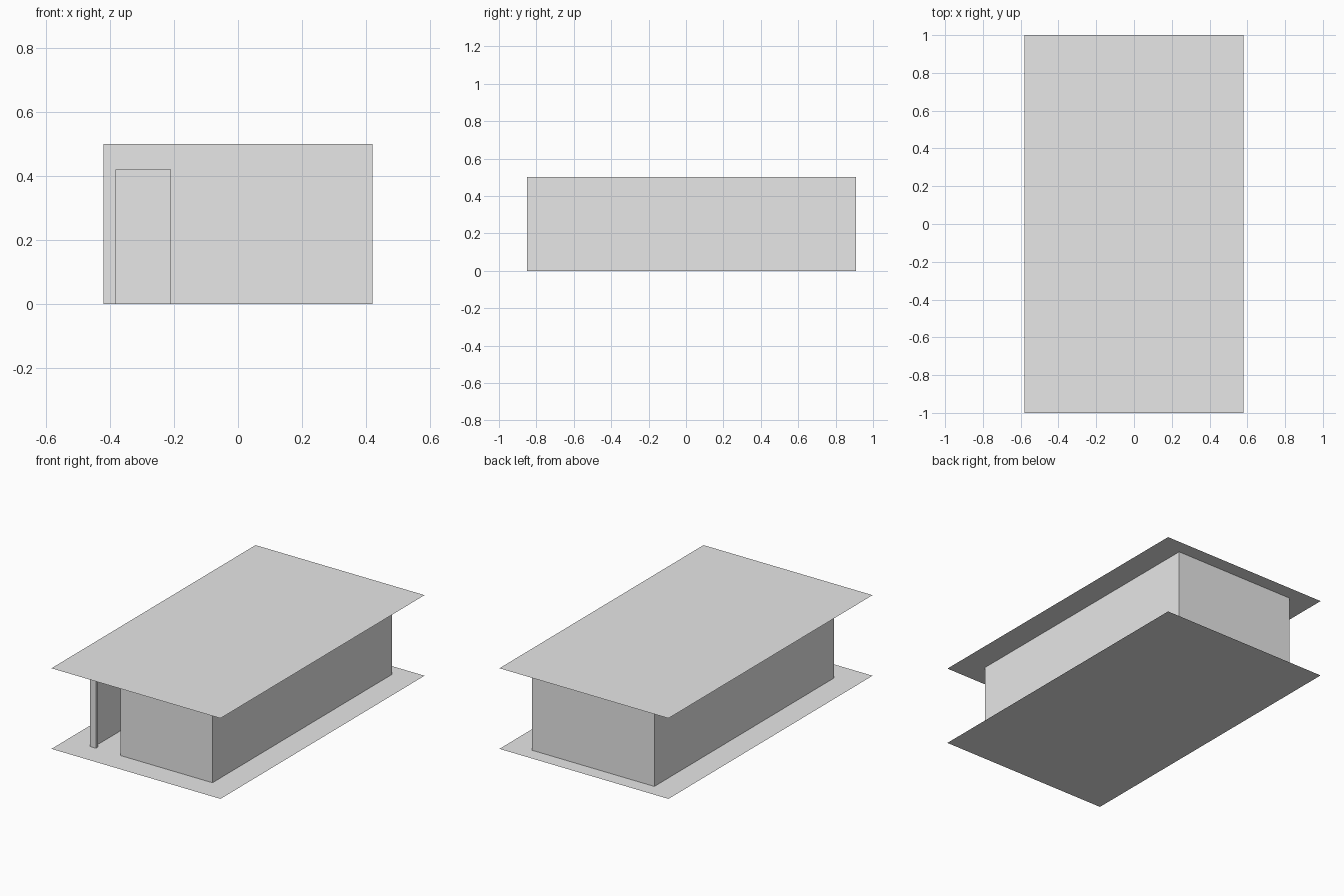
import bpy, bmesh

if "Cube" in bpy.data.objects:
    bpy.data.objects.remove(bpy.data.objects["Cube"])

W, L, H = 0.58, 1.0, 0.5              # slab half width, half length, room height
X, Y0, Y1, T = 0.42, -0.85, 0.91, 0.02  # wall outline and thickness
D0, D1, DH = -0.38, -0.21, 0.42       # door opening

grey = bpy.data.materials.new("light grey")
grey.diffuse_color = (0.8, 0.8, 0.8, 1)
grey.use_nodes = True
grey.node_tree.nodes["Principled BSDF"].inputs["Base Color"].default_value = grey.diffuse_color


def extruded(name, outline, z0, height=0.0):
    """Flat outline at z0, raised into a solid when a height is given."""
    bm = bmesh.new()
    face = bm.faces.new([bm.verts.new((x, y, z0)) for x, y in outline])
    if height:
        top = bmesh.ops.extrude_face_region(bm, geom=[face])["geom"]
        verts = [g for g in top if isinstance(g, bmesh.types.BMVert)]
        bmesh.ops.translate(bm, verts=verts, vec=(0, 0, height))
        bmesh.ops.recalc_face_normals(bm, faces=bm.faces)
    mesh = bpy.data.meshes.new(name)
    bm.to_mesh(mesh)
    bm.free()
    mesh.materials.append(grey)
    obj = bpy.data.objects.new(name, mesh)
    bpy.context.collection.objects.link(obj)
    return obj


def rect(x0, x1, y0, y1):
    return [(x0, y0), (x1, y0), (x1, y1), (x0, y1)]


# Thin floor and roof sheets
extruded("floor", rect(-W, W, -L, L), 0)
extruded("roof", rect(-W, W, -L, L), H)

# Walls around the room, open at the doorway
extruded("walls", [
    (D1, Y0), (X, Y0), (X, Y1), (-X, Y1), (-X, Y0), (D0, Y0),
    (D0, Y0 + T), (-X + T, Y0 + T), (-X + T, Y1 - T),
    (X - T, Y1 - T), (X - T, Y0 + T), (D1, Y0 + T)], 0, H)

# Wall piece above the doorway
extruded("door_lintel", rect(D0, D1, Y0, Y0 + T), DH, H - DH)
